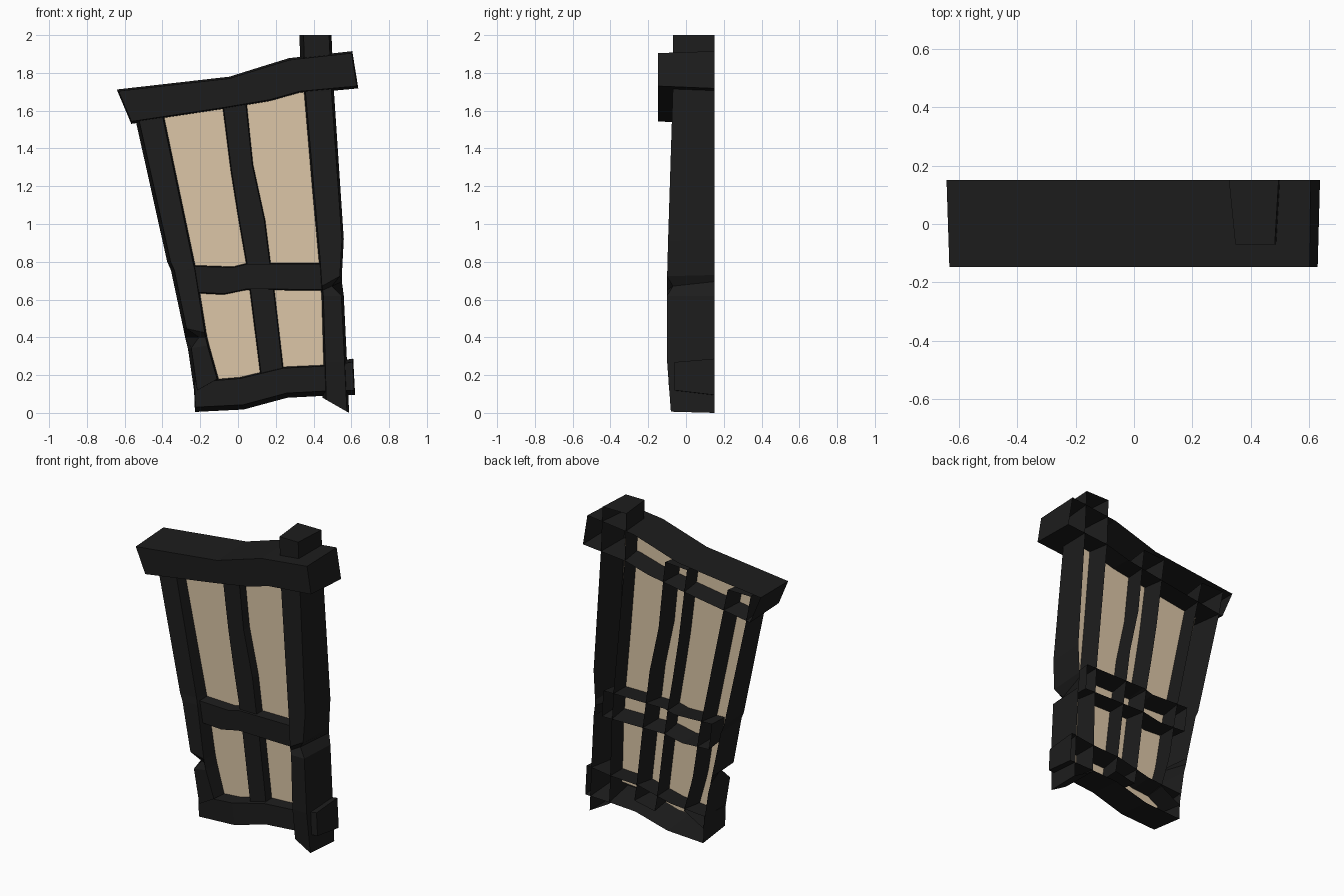
import bpy, bmesh

BACK = 0.15


def material(name, rgb):
    m = bpy.data.materials.new(name)
    m.diffuse_color = (*rgb, 1)
    return m


dark = material("dark timber", (0.012, 0.012, 0.012))
tan = material("tan panel", (0.715, 0.565, 0.39))


def make(name, bm, mat):
    me = bpy.data.meshes.new(name)
    bm.to_mesh(me)
    bm.free()
    ob = bpy.data.objects.new(name, me)
    me.materials.append(mat)
    bpy.context.collection.objects.link(ob)
    return ob


# Open-backed timber. Each station: (ax, az, bx, bz, front_y[, notch_a, notch_b])
# a and b are the two long edges at the back; the front is slightly narrower.
def timber(name, stations, inset=(0.013, 0.013), end_inset=0.01):
    bm = bmesh.new()
    rings = []
    last = len(stations) - 1
    ends = ((stations[1], stations[0]), (stations[-2], stations[-1]))
    for i, s in enumerate(stations):
        ax, az, bx, bz, y = s[:5]
        na, nb = s[5:7] if len(s) > 5 else (0, 0)
        w = ((bx - ax) ** 2 + (bz - az) ** 2) ** 0.5
        ux, uz = (bx - ax) / w, (bz - az) / w
        ex = ez = 0
        if i in (0, last):
            p, q = ends[i == last]
            dx, dz = p[0] - q[0], p[1] - q[1]
            d = (dx * dx + dz * dz) ** 0.5
            ex, ez = dx / d * end_inset, dz / d * end_inset
        a, b = inset[0] + na, inset[1] + nb
        pts = [(ax, BACK, az),
               (ax + ux * a + ex, y + na * 0.7, az + uz * a + ez),
               (bx - ux * b + ex, y + nb * 0.7, bz - uz * b + ez),
               (bx, BACK, bz)]
        rings.append([bm.verts.new(p) for p in pts])
    for r, s in zip(rings, rings[1:]):
        for k in range(3):
            bm.faces.new((r[k], r[k + 1], s[k + 1], s[k]))
    bm.faces.new(rings[0])
    bm.faces.new(rings[-1][::-1])
    bmesh.ops.recalc_face_normals(bm, faces=bm.faces)
    front = min(bm.faces, key=lambda f: f.calc_center_median().y)
    if front.normal.y > 0:
        bmesh.ops.reverse_faces(bm, faces=bm.faces)
    return make(name, bm, dark)


# Leaning posts
timber("left_post", [
    (-0.57, 1.70, -0.405, 1.70, -0.07),
    (-0.54, 1.54, -0.375, 1.56, -0.07),
    (-0.375, 0.80, -0.217, 0.80, -0.085),
    (-0.355, 0.755, -0.207, 0.76, -0.09),
    (-0.29, 0.45, -0.155, 0.42, -0.10),
    (-0.28, 0.40, -0.15, 0.40, -0.10, 0.055, 0),
    (-0.265, 0.34, -0.14, 0.36, -0.10),
    (-0.23, 0.10, -0.09, 0.18, -0.09)], inset=(0.018, 0.022))
timber("right_post", [
    (0.325, 2.0, 0.495, 2.0, -0.07),
    (0.335, 1.70, 0.508, 1.70, -0.07),
    (0.418, 0.80, 0.56, 0.92, -0.095),
    (0.425, 0.66, 0.55, 0.73, -0.10),
    (0.428, 0.64, 0.55, 0.695, -0.10, 0, 0.045),
    (0.43, 0.62, 0.56, 0.62, -0.10),
    (0.44, 0.27, 0.577, 0.27, -0.10),
    (0.448, 0.08, 0.588, 0.0, -0.08)], inset=(0.022, 0.013), end_inset=0)
timber("centre_bar", [
    (-0.112, 1.75, 0.045, 1.76, -0.05),
    (-0.092, 1.60, 0.06, 1.63, -0.05),
    (-0.05, 1.27, 0.092, 1.32, -0.05),
    (-0.01, 1.02, 0.157, 1.02, -0.05),
    (0.03, 0.79, 0.185, 0.80, -0.05),
    (0.05, 0.64, 0.207, 0.64, -0.05),
    (0.103, 0.22, 0.252, 0.25, -0.05),
    (0.12, 0.12, 0.267, 0.15, -0.05)], inset=(0.018, 0.018))

# Cross rails
timber("top_beam", [
    (-0.565, 1.53, -0.642, 1.712, -0.148),
    (-0.07, 1.605, -0.045, 1.78, -0.148),
    (0.17, 1.645, 0.13, 1.835, -0.148),
    (0.33, 1.69, 0.27, 1.878, -0.148),
    (0.637, 1.718, 0.605, 1.915, -0.148)], inset=(0.013, 0.01), end_inset=0.006)
timber("middle_rail", [
    (-0.27, 0.625, -0.29, 0.795, -0.065),
    (-0.08, 0.615, -0.02, 0.785, -0.065),
    (0.05, 0.64, 0.05, 0.805, -0.065),
    (0.50, 0.635, 0.49, 0.805, -0.065)], inset=(0.017, 0.017))
timber("bottom_rail", [
    (-0.228, 0.005, -0.235, 0.18, -0.08),
    (0.03, 0.018, 0.01, 0.20, -0.08),
    (0.26, 0.08, 0.24, 0.255, -0.075),
    (0.45, 0.09, 0.45, 0.265, -0.065),
    (0.62, 0.095, 0.61, 0.287, -0.06)], inset=(0.025, 0.018), end_inset=0.004)

# Panel set behind the timber fronts
bm = bmesh.new()
outline = [(-0.17, 0.08), (0.05, 0.09), (0.26, 0.15), (0.52, 0.17), (0.49, 0.8),
           (0.43, 1.82), (0.27, 1.80), (-0.05, 1.70), (-0.50, 1.65), (-0.30, 0.8)]
bm.faces.new([bm.verts.new((x, 0.005, z)) for x, z in outline])
bm.normal_update()
make("back_panel", bm, tan)
